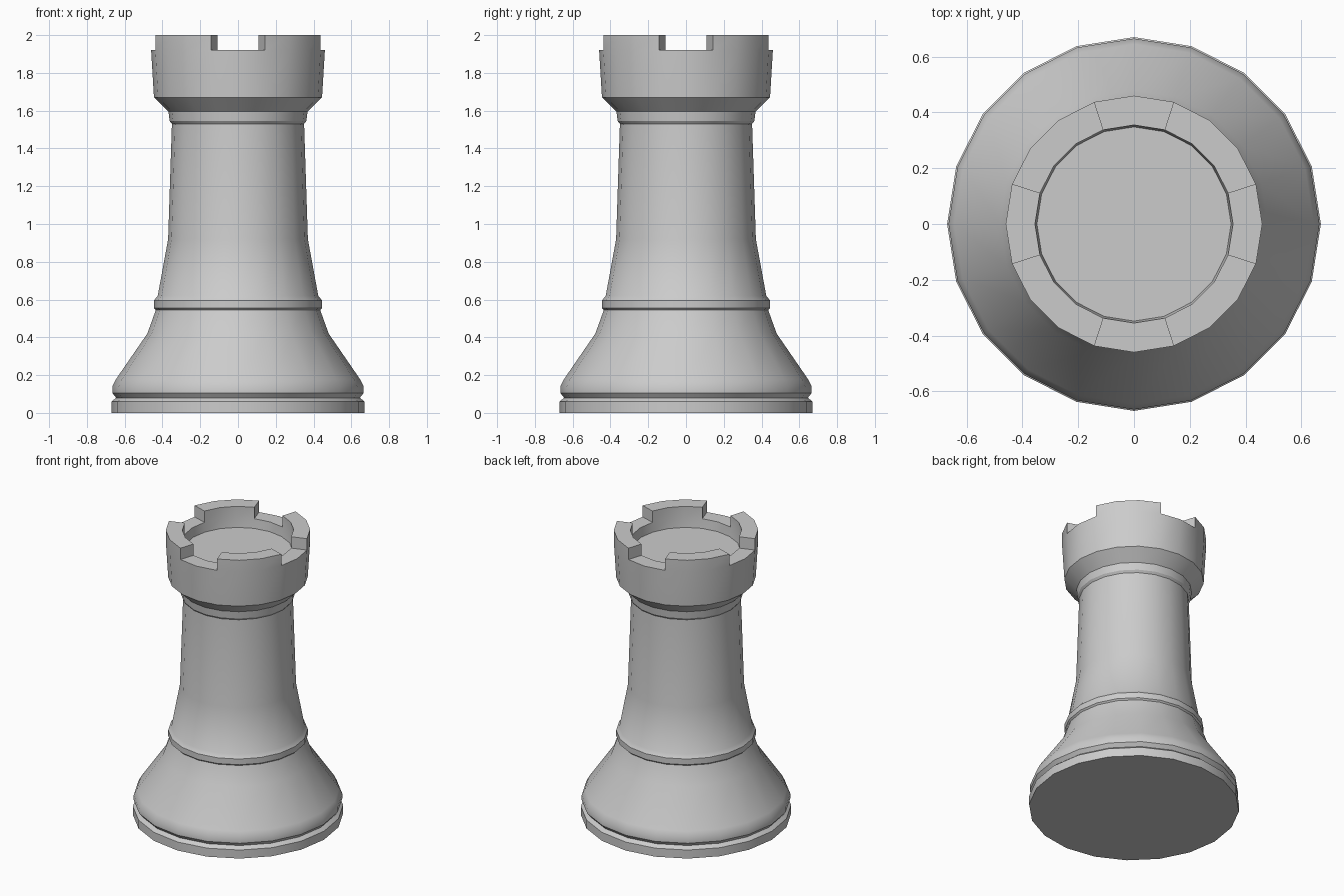
import bpy, bmesh, math

cube = bpy.data.objects.get("Cube")
if cube:
    bpy.data.objects.remove(cube, do_unlink=True)

SIDES = 20
NOTCH_Z, TOP_Z = 1.92, 2.0

# Single flat material
mat = bpy.data.materials.new("light grey")
mat.use_nodes = True
GREY = (0.6, 0.6, 0.6, 1)
mat.diffuse_color = GREY
mat.node_tree.nodes["Principled BSDF"].inputs["Base Color"].default_value = GREY

# Half outline (radius, height), from the underside up to the recessed floor
profile = [
    (0.67, 0), (0.67, 0.06), (0.645, 0.08), (0.665, 0.105),   # foot and groove
    (0.665, 0.14), (0.645, 0.18), (0.48, 0.42), (0.435, 0.545),   # flared base
    (0.445, 0.555), (0.445, 0.595), (0.425, 0.62),            # lower ring
    (0.37, 0.92), (0.35, 1.53),                               # shaft
    (0.362, 1.545), (0.368, 1.595),                           # upper ring
    (0.445, 1.67), (0.46, NOTCH_Z),                           # head
    (0.355, NOTCH_Z), (0.348, 1.855),                         # rim and recess
]

# Lathe the outline into rings and cap both ends
bm = bmesh.new()
rings = []
for r, z in profile:
    angles = [math.tau * i / SIDES for i in range(SIDES)]
    rings.append([bm.verts.new((r * math.cos(a), r * math.sin(a), z)) for a in angles])
for low, high in zip(rings, rings[1:]):
    for i in range(SIDES):
        j = (i + 1) % SIDES
        bm.faces.new((low[i], low[j], high[j], high[i]))
bm.faces.new(rings[0][::-1])
bm.faces.new(rings[-1])

# Raise the rim between the four notches, which face along the axes
def in_merlon(face):
    c = face.calc_center_median()
    angle = math.degrees(math.atan2(c.y, c.x)) % 90
    on_rim = all(abs(v.co.z - NOTCH_Z) < 1e-4 for v in face.verts)
    return on_rim and 18 < angle < 72

rim = [f for f in bm.faces if in_merlon(f)]
raised = bmesh.ops.extrude_face_region(bm, geom=rim)["geom"]
for v in raised:
    if isinstance(v, bmesh.types.BMVert):
        v.co.z = TOP_Z
bmesh.ops.delete(bm, geom=[f for f in rim if f.is_valid], context="FACES")
bmesh.ops.recalc_face_normals(bm, faces=bm.faces)

mesh = bpy.data.meshes.new("chess_rook")
bm.to_mesh(mesh)
bm.free()
mesh.materials.append(mat)
rook = bpy.data.objects.new("chess_rook", mesh)
bpy.context.collection.objects.link(rook)

# Smooth around the turning, crisp at the mouldings
bpy.context.view_layer.objects.active = rook
rook.select_set(True)
bpy.ops.object.shade_smooth_by_angle(angle=math.radians(30))
